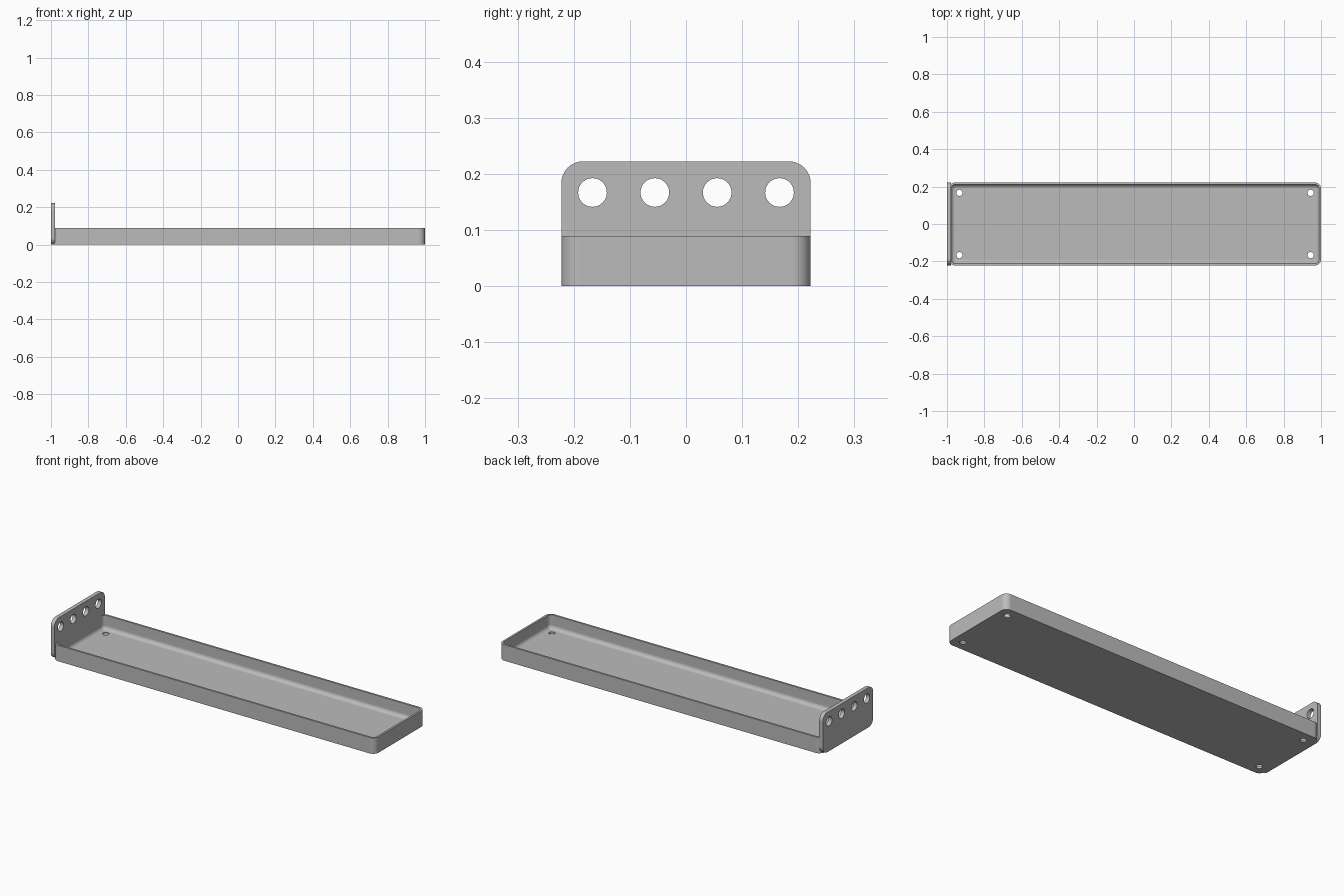
import bpy, bmesh
from math import sin, cos, pi
from mathutils import Matrix, Vector

cube = bpy.data.objects.get("Cube")
if cube:
    bpy.data.objects.remove(cube, do_unlink=True)

U = 1 / 90            # one design step
STEPS = 8             # segments per rounded corner

grey = bpy.data.materials.new("plain grey")
grey.use_nodes = True
COLOUR = (0.5, 0.5, 0.5, 1)
grey.diffuse_color = COLOUR
grey.node_tree.nodes["Principled BSDF"].inputs["Base Color"].default_value = COLOUR


def rounded_rect(a0, a1, b0, b1, r):
    """Counter-clockwise outline of a rectangle with round corners."""
    centres = [(a1 - r, b1 - r), (a0 + r, b1 - r), (a0 + r, b0 + r), (a1 - r, b0 + r)]
    points = []
    for q, (a, b) in enumerate(centres):
        for i in range(STEPS + 1):
            t = (q + i / STEPS) * pi / 2
            points.append((a + r * cos(t), b + r * sin(t)))
    return points


def loft(name, rings):
    """Skin a closed solid through rings of equal point count."""
    bm = bmesh.new()
    loops = [[bm.verts.new(Vector(p) * U) for p in ring] for ring in rings]
    for low, high in zip(loops, loops[1:]):
        for i in range(len(low)):
            j = (i + 1) % len(low)
            bm.faces.new((low[i], low[j], high[j], high[i]))
    bm.faces.new(loops[0][::-1])
    bm.faces.new(loops[-1])
    bmesh.ops.recalc_face_normals(bm, faces=bm.faces)
    mesh = bpy.data.meshes.new(name)
    bm.to_mesh(mesh)
    bm.free()
    mesh.materials.append(grey)
    obj = bpy.data.objects.new(name, mesh)
    bpy.context.collection.objects.link(obj)
    return obj


def drill(obj, centres, radius, turn):
    """Cut a round hole through the part at each centre."""
    bm = bmesh.new()
    for c in centres:
        bmesh.ops.create_cone(bm, cap_ends=True, segments=32, radius1=radius * U,
                              radius2=radius * U, depth=8 * U,
                              matrix=Matrix.Translation(Vector(c) * U) @ turn)
    mesh = bpy.data.meshes.new("hole_cutter")
    bm.to_mesh(mesh)
    bm.free()
    mesh.materials.append(grey)
    cutter = bpy.data.objects.new("hole_cutter", mesh)
    cutter.hide_render = True
    bpy.context.collection.objects.link(cutter)
    mod = obj.modifiers.new("holes", "BOOLEAN")
    mod.operation, mod.solver, mod.object = "DIFFERENCE", "EXACT", cutter
    activate(obj)
    bpy.ops.object.modifier_apply(modifier=mod.name)
    bpy.data.objects.remove(cutter, do_unlink=True)


def activate(obj):
    bpy.ops.object.select_all(action="DESELECT")
    obj.select_set(True)
    bpy.context.view_layer.objects.active = obj


def finish(obj):
    """Smooth the rounds, keep the edges crisp and the flats flat."""
    activate(obj)
    bpy.ops.object.shade_smooth_by_angle(angle=pi / 6)
    mod = obj.modifiers.new("flat_normals", "WEIGHTED_NORMAL")
    mod.keep_sharp = True


# Tray: outer wall, rim, inner wall, then a fillet down to the floor
def tray_ring(inset, z):
    outline = rounded_rect(-89 + inset, 90 - inset, -20 + inset, 20 - inset, 3 - inset)
    return [(x, y, z) for x, y in outline]


FILLET = 1.95
rings = [tray_ring(0, 0), tray_ring(0, 8), tray_ring(1, 8)]
for i in range(STEPS + 1):
    t = i / STEPS * pi / 2
    rings.append(tray_ring(1 + FILLET * (1 - cos(t)), 1 + FILLET * (1 - sin(t))))
tray = loft("tray", rings)
drill(tray, [(x, y, 0) for x in (-84, 85) for y in (-15, 15)], 1.5, Matrix())
finish(tray)

# Upright end plate with a row of four holes
outline = rounded_rect(-20, 20, 0, 20, 3.5)
plate = loft("end_plate", [[(x, y, z) for y, z in outline] for x in (-90, -88)])
drill(plate, [(-89, y, 15) for y in (-15, -5, 5, 15)], 2.3, Matrix.Rotation(pi / 2, 4, "Y"))
finish(plate)
